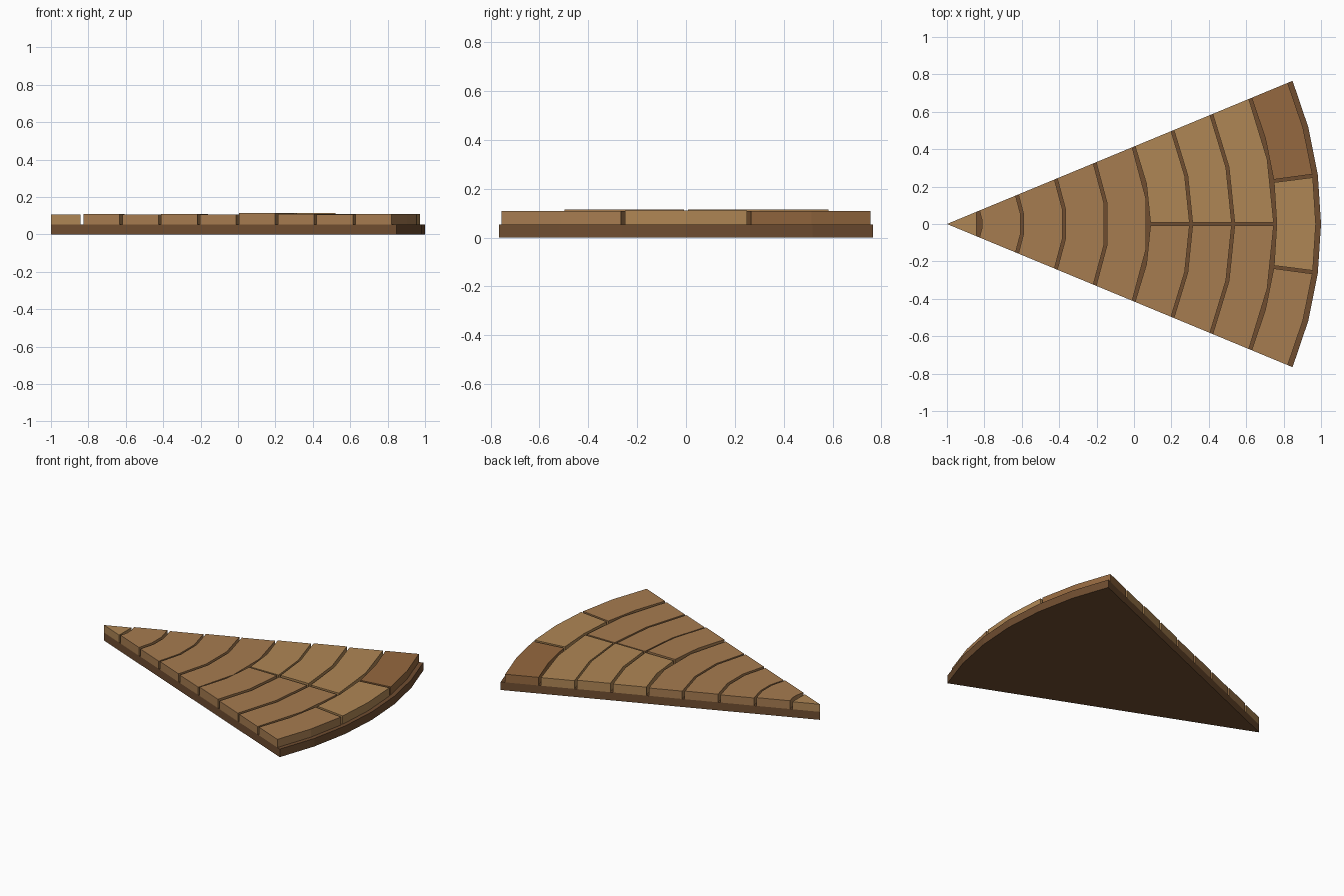
import bpy, bmesh
from math import sin, cos, radians

if "Cube" in bpy.data.objects:
    bpy.data.objects.remove(bpy.data.objects["Cube"])

APEX = -1.0
HALF = 22.5


def material(name, rgb):
    m = bpy.data.materials.new(name)
    m.diffuse_color = (*rgb, 1)
    m.use_nodes = True
    m.node_tree.nodes["Principled BSDF"].inputs["Base Color"].default_value = m.diffuse_color
    return m


LIGHT = material("light_wood", (0.43, 0.24, 0.09))
MID = material("mid_wood", (0.38, 0.20, 0.08))
DARK = material("dark_wood", (0.30, 0.14, 0.05))
BASE = material("base_wood", (0.16, 0.075, 0.03))


def sector(name, r0, r1, a0, a1, segs, z0, z1, mat):
    """Extruded ring sector around the apex; r0 = 0 gives a pointed wedge."""
    angles = [radians(a0 + (a1 - a0) * i / segs) for i in range(segs + 1)]

    def arc(r, order):
        return [(APEX + r * cos(a), r * sin(a)) for a in order]
    outline = arc(r1, angles)
    outline += arc(r0, angles[::-1]) if r0 > 0 else [(APEX, 0)]
    bm = bmesh.new()
    low = [bm.verts.new((x, y, z0)) for x, y in outline]
    top = [bm.verts.new((x, y, z1)) for x, y in outline]
    bm.faces.new(low[::-1])
    bm.faces.new(top)
    n = len(outline)
    for i in range(n):
        j = (i + 1) % n
        bm.faces.new((low[i], low[j], top[j], top[i]))
    me = bpy.data.meshes.new(name)
    bm.to_mesh(me)
    bm.free()
    me.materials.append(mat)
    ob = bpy.data.objects.new(name, me)
    bpy.context.collection.objects.link(ob)


# backing board
Z = 0.054
sector("base_board", 0, 2.0, -HALF, HALF, 6, 0, Z, BASE)

# row boundaries, with a narrow gap at each
R = [0.18 + 0.225 * i for i in range(8)] + [1.98]
G = 0.008

# pointed tip
sector("tip_plank", 0, R[0] - G, -HALF, HALF, 1, Z, 0.105, LIGHT)

# single full-width planks
for i, h in enumerate((0.110, 0.106, 0.109, 0.107)):
    sector(f"single_plank_{i + 1}", R[i] + G, R[i + 1] - G,
           -HALF, HALF, 3, Z, h, MID)

# rows split in two
for i, (hr, hl) in enumerate(((0.114, 0.111), (0.109, 0.114), (0.107, 0.109))):
    r0, r1 = R[i + 4] + G, R[i + 5] - G
    gap = 0.008 / ((r0 + r1) / 2) * 57.3
    sector(f"right_plank_{i + 1}", r0, r1, -HALF, -gap, 2, Z, hr, MID)
    sector(f"left_plank_{i + 1}", r0, r1, gap, HALF, 2, Z, hl, LIGHT)

# outer row of three
outer = ((-HALF, -7.75, 0.109, MID), (-7.25, 7.25, 0.110, LIGHT),
         (7.75, HALF, 0.109, DARK))
for i, (a0, a1, h, mat) in enumerate(outer):
    sector(f"outer_plank_{i + 1}", R[7] + G, R[8] - G, a0, a1, 2, Z, h, mat)
